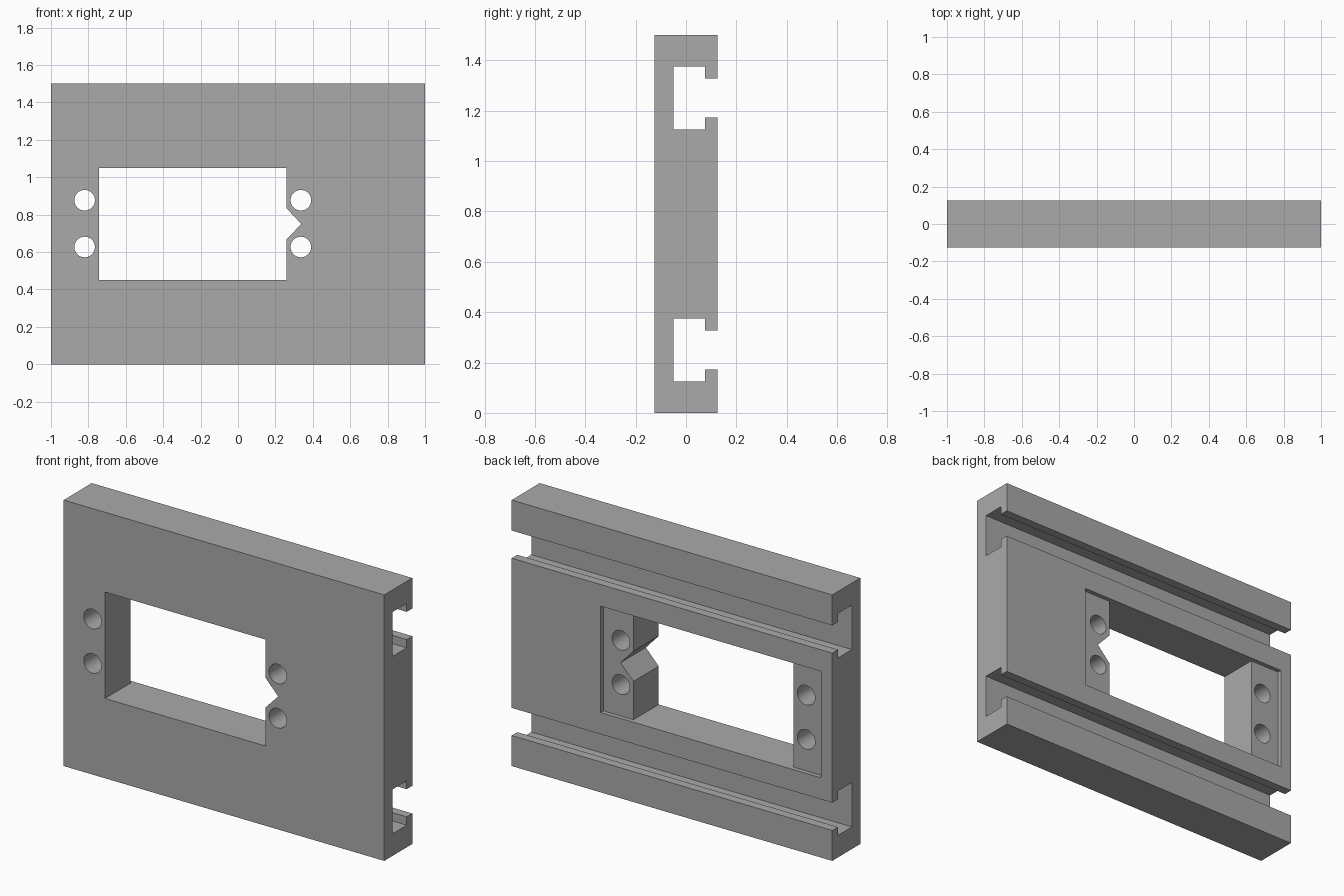
import bpy
import bmesh
import math
from mathutils import Matrix

default_cube = bpy.data.objects.get("Cube")
if default_cube:
    bpy.data.objects.remove(default_cube, do_unlink=True)

grey = bpy.data.materials.new("plain grey")
grey.use_nodes = True
colour = (0.4, 0.4, 0.4, 1)
grey.diffuse_color = colour
grey.node_tree.nodes["Principled BSDF"].inputs["Base Color"].default_value = colour


def finish(name, bm):
    bmesh.ops.recalc_face_normals(bm, faces=bm.faces)
    mesh = bpy.data.meshes.new(name)
    bm.to_mesh(mesh)
    bm.free()
    mesh.materials.append(grey)
    obj = bpy.data.objects.new(name, mesh)
    bpy.context.collection.objects.link(obj)
    return obj


def prism(name, points, depth):
    """Extrude a closed outline of 3D points along the depth vector."""
    bm = bmesh.new()
    face = bm.faces.new([bm.verts.new(p) for p in points])
    geom = bmesh.ops.extrude_face_region(bm, geom=[face])["geom"]
    verts = [g for g in geom if isinstance(g, bmesh.types.BMVert)]
    bmesh.ops.translate(bm, verts=verts, vec=depth)
    return finish(name, bm)


def cut(target, cutter):
    mod = target.modifiers.new(cutter.name, "BOOLEAN")
    mod.operation = "DIFFERENCE"
    mod.solver = "EXACT"
    mod.object = cutter
    bpy.context.view_layer.objects.active = target
    bpy.ops.object.modifier_apply(modifier=mod.name)
    bpy.data.objects.remove(cutter, do_unlink=True)


# Plate with two T-shaped rail slots along its back
half, floor, lip = 0.125, -0.05, 0.075
profile = [(-half, 0), (half, 0)]
for z in (0.25, 1.25):
    profile += [(half, z - 0.078), (lip, z - 0.078), (lip, z - half), (floor, z - half),
                (floor, z + half), (lip, z + half), (lip, z + 0.078), (half, z + 0.078)]
profile += [(half, 1.5), (-half, 1.5)]
plate = prism("mounting_plate", [(-1, y, z) for y, z in profile], (2, 0, 0))

# Shallow pocket in the back, as tall as the window
bottom, top = 0.45, 1.05
pocket = [(-0.93, bottom), (0.445, bottom), (0.445, top), (-0.93, top)]
cut(plate, prism("pocket_cutter", [(x, 0.1, z) for x, z in pocket], (0, 0.2, 0)))

# Window with a pointed notch for a cable
window = [(-0.742, bottom), (0.258, bottom), (0.258, 0.666), (0.338, 0.75),
          (0.258, 0.836), (0.258, top), (-0.742, top)]
cut(plate, prism("window_cutter", [(x, -0.3, z) for x, z in window], (0, 0.6, 0)))

# Four screw holes beside the window
bm = bmesh.new()
for x in (-0.82, 0.336):
    for z in (0.627, 0.877):
        place = Matrix.Translation((x, 0, z)) @ Matrix.Rotation(math.pi / 2, 4, "X")
        bmesh.ops.create_cone(bm, cap_ends=True, segments=48, radius1=0.055,
                              radius2=0.055, depth=0.6, matrix=place)
cut(plate, finish("screw_hole_cutter", bm))

# Smooth hole walls, sharp edges elsewhere
plate.select_set(True)
bpy.context.view_layer.objects.active = plate
bpy.ops.object.shade_smooth_by_angle(angle=math.radians(30))
